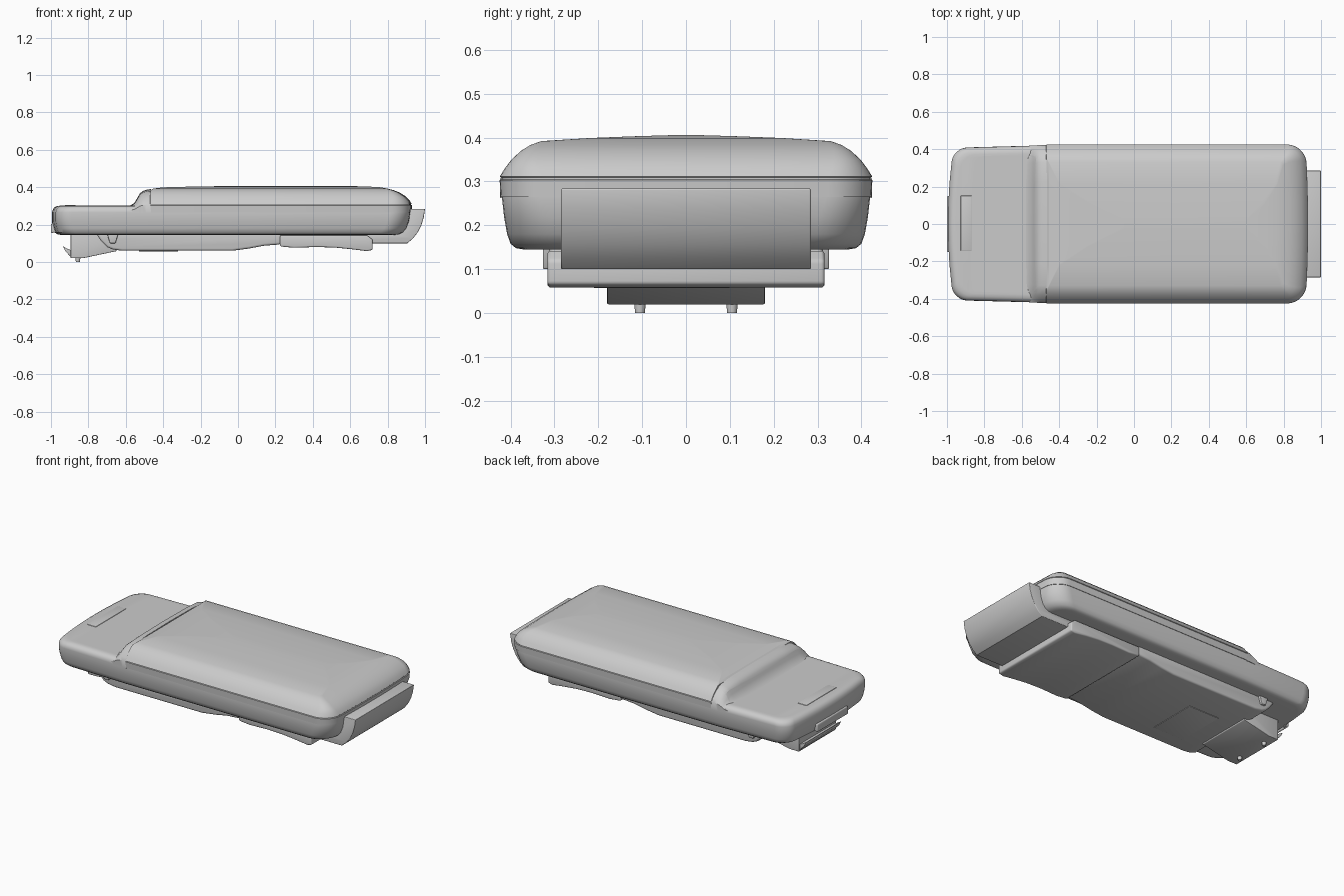
import bpy, bmesh, math


def finish(bm, name, bevel=0.0, angle=35):
    bmesh.ops.recalc_face_normals(bm, faces=bm.faces)
    me = bpy.data.meshes.new(name)
    bm.to_mesh(me)
    bm.free()
    ob = bpy.data.objects.new(name, me)
    bpy.context.collection.objects.link(ob)
    bpy.ops.object.select_all(action='DESELECT')
    bpy.context.view_layer.objects.active = ob
    ob.select_set(True)
    if bevel:
        m = ob.modifiers.new("bevel", 'BEVEL')
        m.width, m.segments, m.limit_method = bevel, 3, 'ANGLE'
        m.angle_limit = math.radians(40)
        bpy.ops.object.modifier_apply(modifier=m.name)
    bpy.ops.object.shade_smooth_by_angle(angle=math.radians(angle))
    return ob


def loft(name, sections, angle=35):
    bm = bmesh.new()
    rings = [[bm.verts.new(p) for p in s] for s in sections]
    n = len(rings[0])
    for a, b in zip(rings, rings[1:]):
        for i in range(n):
            j = (i + 1) % n
            bm.faces.new((a[i], a[j], b[j], b[i]))
    bm.faces.new(rings[0])
    bm.faces.new(rings[-1])
    return finish(bm, name, 0, angle)


def outline(z, x0, x1, hw, rl, rr, bl=0.0, br=0.0, taper=0.0):
    """Rounded rectangle at height z with bowed ends and a tapered left part."""
    def arc(cx, cy, r, a):
        return [(cx + r * math.cos(math.radians(a + t * 90 / 8)),
                 cy + r * math.sin(math.radians(a + t * 90 / 8))) for t in range(9)]
    sx = -0.5 if x0 < -0.6 else (x0 + x1) / 2
    fr, fl = hw - rr, hw - rl
    pts = arc(x1 - rr, -fr, rr, -90)
    pts += [(x1, fr * t) for t in (-0.66, -0.33, 0, 0.33, 0.66)]
    pts += arc(x1 - rr, fr, rr, 0) + [(sx, hw)] + arc(x0 + rl, fl, rl, 90)
    pts += [(x0, fl * t) for t in (0.66, 0.33, 0, -0.33, -0.66)]
    pts += arc(x0 + rl, -fl, rl, 180) + [(sx, -hw)]
    res = []
    for x, y in pts:
        k = (y / hw) ** 2
        w = 1 - taper * max(0, -0.5 - x)
        if abs(x - sx) > 1e-6:
            x += -br * k if x > sx else bl * k
        res.append((x, y * w, z))
    return res


def prism(name, profile, hw, bevel=0.006):
    """Side profile in x and z, extruded across y."""
    bm = bmesh.new()
    f = bm.faces.new([bm.verts.new((x, -hw, z)) for x, z in profile])
    g = bmesh.ops.extrude_face_region(bm, geom=[f])
    bmesh.ops.translate(bm, vec=(0, 2 * hw, 0),
                        verts=[v for v in g['geom'] if isinstance(v, bmesh.types.BMVert)])
    return finish(bm, name, bevel)


def box(name, x, y, z, bevel=0.004):
    bm = bmesh.new()
    bmesh.ops.create_cube(bm, size=1)
    for v in bm.verts:
        v.co = [r[0] if c < 0 else r[1] for c, r in zip(v.co, (x, y, z))]
    return finish(bm, name, bevel)


def cut(ob, cutter):
    m = ob.modifiers.new("cut", 'BOOLEAN')
    m.operation, m.object, m.solver = 'DIFFERENCE', cutter, 'EXACT'
    bpy.context.view_layer.objects.active = ob
    bpy.ops.object.modifier_apply(modifier=m.name)


# Lower shell: z, x0, x1, half width, right corner radius
shell = loft("lower_shell", [
    outline(z, x0, x1, hw, 0.075, rr, 0.03, 0.012, 0.06) for z, x0, x1, hw, rr in (
        (0.145, -0.95, 0.845, 0.37, 0.09), (0.148, -0.965, 0.865, 0.388, 0.1),
        (0.158, -0.98, 0.887, 0.40, 0.11), (0.18, -0.988, 0.905, 0.408, 0.11),
        (0.22, -0.995, 0.92, 0.415, 0.11), (0.265, -0.995, 0.926, 0.42, 0.1),
        (0.28, -0.99, 0.926, 0.418, 0.1), (0.292, -0.982, 0.92, 0.409, 0.1),
        (0.299, -0.968, 0.91, 0.396, 0.1), (0.301, -0.95, 0.90, 0.38, 0.1))])

# Top cover with seam groove and a crease along the end cap
loft("top_cover", [
    outline(z, x0, x1, hw, 0.004, rr, 0, br) for z, x0, x1, hw, rr, br in (
        (0.265, -0.47, 0.928, 0.423, 0.1, 0.012), (0.303, -0.47, 0.93, 0.425, 0.1, 0.012),
        (0.305, -0.47, 0.926, 0.421, 0.1, 0.012), (0.309, -0.47, 0.926, 0.421, 0.1, 0.012),
        (0.311, -0.47, 0.928, 0.425, 0.1, 0.012), (0.33, -0.47, 0.917, 0.413, 0.08, 0.012),
        (0.35, -0.47, 0.898, 0.398, 0.06, 0.012), (0.37, -0.47, 0.867, 0.376, 0.04, 0.01),
        (0.383, -0.468, 0.835, 0.355, 0.025, 0.008), (0.392, -0.455, 0.80, 0.33, 0.015, 0.004),
        (0.399, -0.40, 0.765, 0.22, 0.01, 0), (0.403, -0.25, 0.70, 0.12, 0.01, 0),
        (0.406, -0.05, 0.60, 0.02, 0.005, 0))], 25)

# Sloped step between the low head and the cover
half = [(0.425, 0.262), (0.425, 0.311), (0.413, 0.33), (0.398, 0.35), (0.376, 0.37),
        (0.355, 0.383), (0.33, 0.392), (0.22, 0.399), (0.0, 0.402)]
section = half + [(-y, z) for y, z in half[-2::-1]]
step = loft("step_rim", [
    [(x, y * w, 0.262 + (z - 0.262) * (h - 0.262) / 0.14) for y, z in section]
    for x, h, w in ((-0.61, 0.28, 0.97), (-0.575, 0.303, 0.98), (-0.555, 0.315, 0.985),
                    (-0.54, 0.34, 0.988), (-0.525, 0.366, 0.99), (-0.51, 0.379, 0.992),
                    (-0.49, 0.386, 0.995), (-0.466, 0.39, 0.997))])

# Recess in the head
cutter = loft("recess_cutter", [
    outline(z, x0, x1, hw, 0.04, 0.02, 0.01, 0) for z, x0, x1, hw in (
        (0.24, -0.835, -0.54, 0.335), (0.285, -0.845, -0.538, 0.35),
        (0.305, -0.865, -0.535, 0.365), (0.5, -0.87, -0.53, 0.368))])
cut(shell, cutter)
cut(step, cutter)
bpy.data.objects.remove(cutter)

# Ribbed slider in the recess, indicator panel and end handle
box("slider", (-0.71, -0.53), (-0.014, 0.018), (0.235, 0.262), 0.008)
for i in range(8):
    x = -0.70 + i * 0.02
    box("slider_rib", (x, x + 0.01), (-0.018, 0.022), (0.235, 0.268), 0.002)
box("indicator_panel", (-0.927, -0.868), (-0.142, 0.152), (0.28, 0.304), 0.003)
box("handle_bar", (-1.0, -0.985), (-0.15, 0.15), (0.155, 0.205), 0.007)
for s in (-1, 1):
    box("handle_arm", (-0.998, -0.95), (s * 0.135 - 0.014, s * 0.135 + 0.014),
        (0.157, 0.203), 0.006)

# Undertray, front and rear halves
prism("undertray", [(-0.76, 0.155), (-0.735, 0.115), (-0.70, 0.08), (-0.67, 0.067),
                    (-0.62, 0.06), (-0.03, 0.06), (0.06, 0.072), (0.14, 0.087),
                    (0.23, 0.094), (0.23, 0.155)], 0.312, 0.012)
prism("rear_tray", [(0.225, 0.142), (0.225, 0.083), (0.30, 0.076), (0.42, 0.08),
                    (0.52, 0.077), (0.61, 0.068), (0.69, 0.058), (0.72, 0.065),
                    (0.72, 0.12), (0.69, 0.142)], 0.316, 0.008)
box("access_panel", (-0.53, -0.32), (-0.21, 0.10), (0.057, 0.07), 0.002)
for s in (-1, 1):
    y = sorted((s * 0.30, s * 0.325))
    prism_tab = prism("side_tab", [(-0.70, 0.15), (-0.685, 0.1), (-0.655, 0.1), (-0.64, 0.15)],
                      0.014, 0.004)
    prism_tab.location.y = sum(y) / 2

# End bracket that wraps the right end
prism("end_bracket", [(0.2, 0.15), (0.2, 0.1), (0.905, 0.1), (0.935, 0.125), (0.96, 0.157),
                      (0.98, 0.195), (0.993, 0.238), (1.0, 0.284), (0.88, 0.284),
                      (0.84, 0.15)], 0.285, 0.004)

# Latch block with hook lip and two feet
prism("latch_block", [(-0.895, 0.155), (-0.895, 0.02), (-0.83, 0.02), (-0.65, 0.058),
                      (-0.62, 0.155)], 0.18, 0.003)
prism("latch_hook", [(-0.937, 0.085), (-0.925, 0.06), (-0.89, 0.022), (-0.88, 0.06),
                     (-0.905, 0.067)], 0.17, 0.002)
for s in (-1, 1):
    bm = bmesh.new()
    bmesh.ops.create_cone(bm, cap_ends=True, segments=24, radius1=0.011, radius2=0.014, depth=0.03)
    foot = finish(bm, "foot_pin")
    foot.location = (-0.856, s * 0.105, 0.015)
